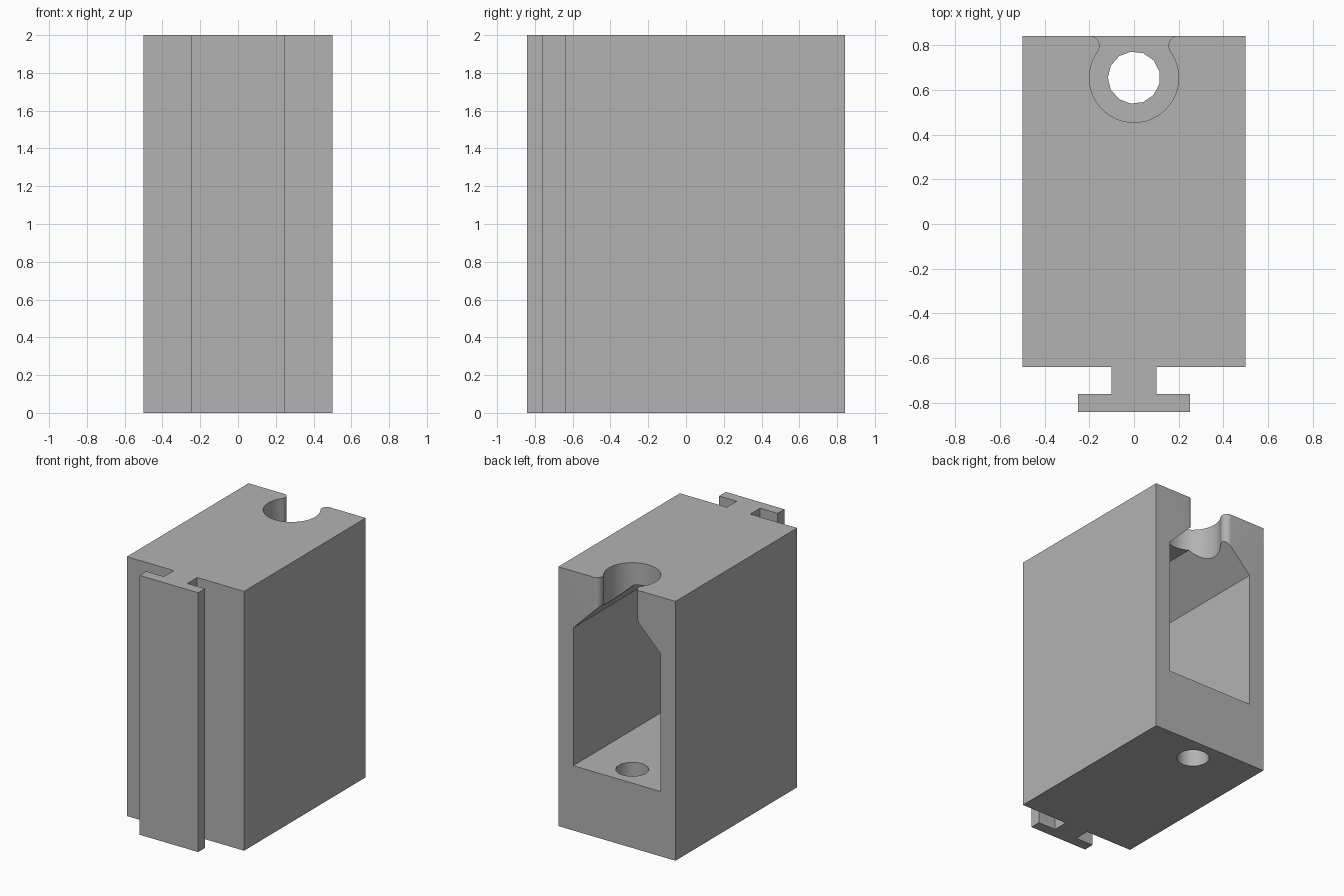
import bpy
import bmesh
from math import cos, sin, pi, atan2, hypot, radians
from mathutils import Vector

cube = bpy.data.objects.get("Cube")
if cube:
    bpy.data.objects.remove(cube, do_unlink=True)

grey = bpy.data.materials.new("plain grey")
grey.use_nodes = True
GREY = (0.448, 0.448, 0.448, 1)
grey.diffuse_color = GREY
grey.node_tree.nodes["Principled BSDF"].inputs["Base Color"].default_value = GREY


def prism(name, points, offset):
    """Extrude a closed planar outline by the offset vector."""
    bm = bmesh.new()
    face = bm.faces.new([bm.verts.new(p) for p in points])
    new = bmesh.ops.extrude_face_region(bm, geom=[face])["geom"]
    verts = [v for v in new if isinstance(v, bmesh.types.BMVert)]
    bmesh.ops.translate(bm, verts=verts, vec=Vector(offset))
    bmesh.ops.recalc_face_normals(bm, faces=bm.faces)
    mesh = bpy.data.meshes.new(name)
    bm.to_mesh(mesh)
    bm.free()
    mesh.materials.append(grey)
    obj = bpy.data.objects.new(name, mesh)
    bpy.context.collection.objects.link(obj)
    return obj


def mirrored(half):
    """Close a half outline by mirroring it in x."""
    return half + [(-x, y) for x, y in reversed(half)]


def arc(cx, cy, r, start, end, steps):
    angles = [start + (end - start) * i / steps for i in range(steps + 1)]
    return [(cx + r * cos(a), cy + r * sin(a)) for a in angles]


BACK, FRONT, BODY_FRONT = 0.8425, -0.8425, -0.64
HOLE_Y = 0.655

# Block with the T-shaped rail down its front
outline = mirrored([(0.5, BACK), (0.5, BODY_FRONT), (0.1, BODY_FRONT),
                    (0.1, -0.76), (0.25, -0.76), (0.25, FRONT)])
block = prism("holder_block", [(x, y, 0) for x, y in outline], (0, 0, 2))

# Cavity open at the back, with chamfered roof
room = mirrored([(0.372, 0.5), (0.372, 1.563), (0.105, 1.83)])
cavity = prism("cavity_cutter", [(x, BACK + 0.1, z) for x, z in room],
               (0, -0.51 - BACK - 0.1, 0))

# Keyhole slot in the top: round seat, pinched neck, rounded lips
SEAT_R = 0.2
lip_r = 0.045
lip_y = BACK - lip_r
lip_x = ((SEAT_R + lip_r) ** 2 - (lip_y - HOLE_Y) ** 2) ** 0.5
tangent = atan2(lip_y - HOLE_Y, lip_x)
half = [(lip_x, BACK + 0.1)]
half += arc(lip_x, lip_y, lip_r, pi / 2, pi + tangent, 12)
half += arc(0, HOLE_Y, SEAT_R, tangent, -pi / 2, 24)[1:-1]
keyhole = mirrored(half)
slot = prism("slot_cutter", [(x, y, 1.6) for x, y in keyhole], (0, 0, 0.6))

# Drain hole through the floor
ring = arc(0, HOLE_Y, 0.117, pi, 3 * pi, 13)[:-1]
drain = prism("drain_cutter", [(x, y, -0.1) for x, y in ring], (0, 0, 0.8))

for cutter in (cavity, slot, drain):
    cutter.hide_render = True
    mod = block.modifiers.new(cutter.name, 'BOOLEAN')
    mod.operation = 'DIFFERENCE'
    mod.solver = 'EXACT'
    mod.object = cutter

# Apply the cuts and drop the cutters
bpy.ops.object.select_all(action='DESELECT')
block.select_set(True)
bpy.context.view_layer.objects.active = block
for mod in list(block.modifiers):
    bpy.ops.object.modifier_apply(modifier=mod.name)
for cutter in (cavity, slot, drain):
    bpy.data.objects.remove(cutter, do_unlink=True)
bpy.ops.object.shade_smooth_by_angle(angle=radians(30))
